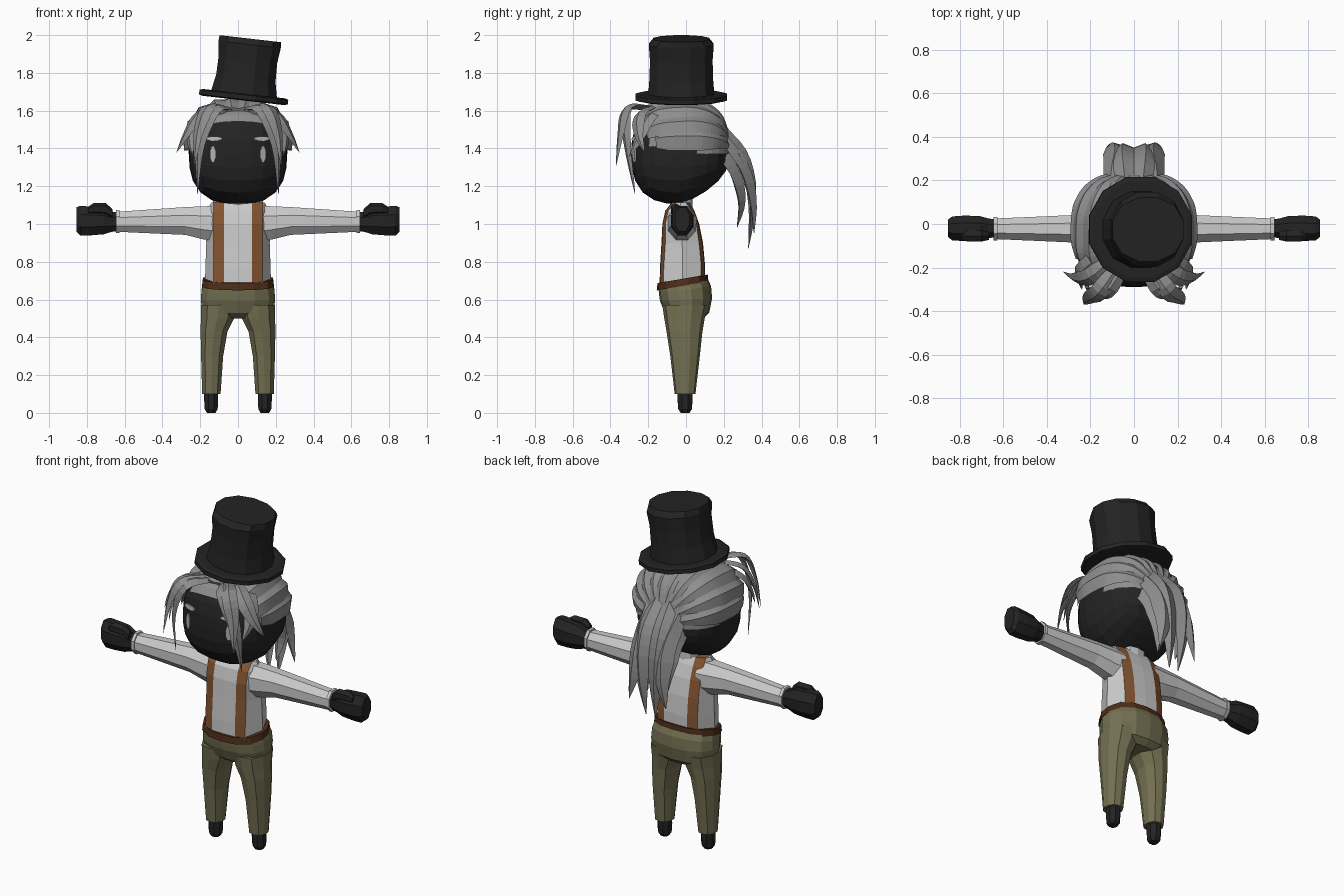
import bpy, bmesh, math
from mathutils import Vector, Matrix

if "Cube" in bpy.data.objects:
    bpy.data.objects.remove(bpy.data.objects["Cube"], do_unlink=True)


def material(name, r, g, b):
    m = bpy.data.materials.new(name)
    m.use_nodes = True
    m.diffuse_color = (r, g, b, 1)
    m.node_tree.nodes["Principled BSDF"].inputs["Base Color"].default_value = (r, g, b, 1)
    return m


BLACK = material("soft black", .017, .017, .017)
SHIRT = material("shirt white", .6, .6, .6)
HAIR = material("hair grey", .27, .27, .27)
TROUSER = material("olive cloth", .175, .165, .085)
STRAP = material("tan leather", .23, .088, .03)
BELT = material("dark leather", .075, .026, .01)
EYE = material("eye grey", .45, .45, .45)


def finish(name, bm, *mats):
    bmesh.ops.recalc_face_normals(bm, faces=bm.faces)
    me = bpy.data.meshes.new(name)
    bm.to_mesh(me)
    bm.free()
    for m in mats:
        me.materials.append(m)
    ob = bpy.data.objects.new(name, me)
    bpy.context.scene.collection.objects.link(ob)
    return ob


def ring(c, ra, rb, axis="z", n=10, p=2.4, tilt=0):
    """Rounded outline around c, lying across the given axis."""
    out = []
    for i in range(n):
        a = math.tau * (i + .5) / n
        u, v = math.cos(a), math.sin(a)
        k = (abs(u) ** p + abs(v) ** p) ** (-1 / p)
        u, v = u * k * ra, v * k * rb
        off = (u, v, tilt * v) if axis == "z" else (0, u, v)
        out.append(Vector(c) + Vector(off))
    return out


def loft(name, rings, mat):
    bm = bmesh.new()
    rows = [[bm.verts.new(p) for p in r] for r in rings]
    n = len(rows[0])
    for a, b in zip(rows, rows[1:]):
        for i in range(n):
            bm.faces.new((a[i], a[(i + 1) % n], b[(i + 1) % n], b[i]))
    bm.faces.new(rows[0])
    bm.faces.new(rows[-1])
    return finish(name, bm, mat)


# Head: a rounded block, higher at the back of the jaw
HC, HR, HP = Vector((0, -.03, 1.37)), Vector((.26, .26, .265)), 2.6


def skull(d, s=1.0):
    k = s * sum(abs(c) ** HP for c in d) ** (-1 / HP)
    x, y, z = (c * k for c in d)
    if z < 0 < y:
        z *= 1 - .38 * y
    return HC + Vector((x * HR.x, y * HR.y, z * HR.z))


def skull_mesh(cuts, s):
    bm = bmesh.new()
    bmesh.ops.create_cube(bm, size=2)
    bmesh.ops.subdivide_edges(bm, edges=bm.edges[:], cuts=cuts, use_grid_fill=True)
    for v in bm.verts:
        v.co = skull(Vector([math.tan(c * math.pi / 4) for c in v.co]), s)
    return bm


finish("head", skull_mesh(5, 1), BLACK)

# Hair cap under the locks
bm = skull_mesh(9, 1.025)
low = []
for f in bm.faces:
    c = f.calc_center_median()
    edge = 1.4 - .15 * c.y if c.y > -.18 else 1.54
    if c.z < edge:
        low.append(f)
bmesh.ops.delete(bm, geom=low, context="FACES")
finish("hair_cap", bm, HAIR)


def lock(name, pts, w, th, start=.6):
    """Flat tapering strand along a smooth path."""
    p = [Vector(q) for q in pts]
    p = [2 * p[0] - p[1]] + p + [2 * p[-1] - p[-2]]
    path = []
    for i in range(1, len(p) - 2):
        a, b, c, d = p[i - 1:i + 3]
        for j in range(4):
            t = j / 4
            path.append(.5 * (2 * b + (c - a) * t + (2 * a - 5 * b + 4 * c - d) * t ** 2
                              + (3 * b - a - 3 * c + d) * t ** 3))
    path.append(p[-2])
    rings, last = [], len(path) - 1
    for i, q in enumerate(path):
        t = i / last
        tan = (path[min(i + 1, last)] - path[max(i - 1, 0)]).normalized()
        out = q - Vector((0, HC.y, min(HC.z, q.z)))
        out = (out - tan * out.dot(tan)).normalized()
        side = tan.cross(out)
        k = max(.03, min(1, start + 2 * t) * min(1, (1 - t) * 2) ** .8)
        rings.append([q + side * w * k, q + out * th * k,
                      q - side * w * k, q - out * th * k * .6])
    loft(name, rings, HAIR)


sweeps = [((.97, -.5, .3), (.3, 1, .12)), ((.9, -.75, .52), (.36, 1, .3)),
          ((.68, -.8, .74), (.3, 1, .42)), ((.42, -.82, .9), (.2, 1, .5)),
          ((.14, -.8, 1), (.08, 1, .5))]
fringe = [((.05, -.2, 1.61), (.13, -.31, 1.6), (.2, -.31, 1.42), (.215, -.27, 1.16)),
          ((.08, -.2, 1.62), (.16, -.31, 1.61), (.21, -.345, 1.48), (.23, -.37, 1.31)),
          ((.1, -.16, 1.62), (.2, -.24, 1.58), (.27, -.25, 1.48), (.325, -.22, 1.38)),
          ((.12, -.12, 1.62), (.22, -.2, 1.55), (.25, -.25, 1.45), (.24, -.3, 1.36))]
tail = [((.04, .2, 1.5), (.05, .31, 1.33), (.045, .345, 1.1), (.03, .33, .87)),
        ((.1, .19, 1.47), (.08, .3, 1.3), (.09, .35, 1.12), (.12, .36, .95)),
        ((.12, .17, 1.42), (.08, .25, 1.28), (.07, .29, 1.12), (.06, .27, .98))]
for s, tag in ((1, "left"), (-1, "right")):
    flip = Vector((s, 1, 1))
    # Swept-back locks over the scalp
    for i, (a, b) in enumerate(sweeps):
        a, b = Vector(a).normalized(), Vector(b).normalized()
        pts = [skull(a.slerp(b, t / 6), 1.03) * flip for t in range(7)]
        lock(f"swept_lock_{tag}_{i}", pts, .07, .03, .7)
    # Fringe locks falling beside the face
    for i, pts in enumerate(fringe):
        lock(f"fringe_{tag}_{i}", [Vector(q) * flip for q in pts], .042, .016)
    # Long tail at the back
    for i, pts in enumerate(tail):
        lock(f"tail_{tag}_{i}", [Vector(q) * flip for q in pts], .062, .035)


# Eyes and brows: thin plates that follow the face
def face_plate(name, x, z, w, h):
    layers = []
    for lift in (-.001, .008):
        r = []
        for i in range(8):
            a = math.tau * (i + .5) / 8
            px, pz = x + w * math.cos(a), z + h * math.sin(a)
            depth = 1 - abs(px / HR.x) ** HP - abs((pz - HC.z) / HR.z) ** HP
            r.append(Vector((px, HC.y - HR.y * depth ** (1 / HP) - lift, pz)))
        layers.append(r)
    loft(name, layers, EYE)


for s, tag in ((1, "left"), (-1, "right")):
    face_plate("eye_" + tag, s * .133, 1.37, .017, .047)
    face_plate("brow_" + tag, s * .127, 1.452, .045, .013)

# Top hat, leaning to the left
lean = Matrix.Translation((.03, -.025, 1.672)) @ Matrix.Rotation(math.radians(6.5), 4, "Y")
brim = [(-.018, .225), (-.012, .245), (.012, .245), (.018, .225)]
crown = [(0, .183, .18), (.1, .162, .172), (.2, .16, .17), (.28, .17, .176), (.311, .168, .15)]
for ob in (loft("hat_brim", [ring((0, 0, z), r, r * 1.02, n=12, p=2) for z, r in brim], BLACK),
           loft("hat_crown", [ring((0, 0, z), a, b, n=12, p=2.2) for z, a, b in crown], BLACK)):
    ob.data.transform(lean)

# Torso in columns, so the braces are bands of its own faces
bm = bmesh.new()
rows = []
for z, w, front, back, tilt in ((.69, .175, -.14, .1, .16), (.78, .172, -.138, .1, .1),
                                (.9, .168, -.13, .09, 0), (1.0, .175, -.125, .07, 0),
                                (1.07, .165, -.11, .045, 0), (1.115, .14, -.075, .02, 0)):
    xs = (-.13, -.075, 0, .075, .13)
    mid, half = (front + back) / 2, (back - front) / 2
    bow = [half * (1 - (abs(x) / w) ** 3.5) ** .4 for x in xs]
    loop = [(-w, mid)] + [(x, mid - b) for x, b in zip(xs, bow)] + [(w, mid)]
    loop += [(x, mid + b) for x, b in reversed(list(zip(xs, bow)))]
    rows.append([bm.verts.new((x, y, z + tilt * y)) for x, y in loop])
n = len(rows[0])
for a, b in zip(rows, rows[1:]):
    for i in range(n):
        bm.faces.new((a[i], a[(i + 1) % n], b[(i + 1) % n], b[i]))
for i in range(6):
    corners = [rows[-1][k % n] for k in (i, i + 1, n - i - 1, n - i)]
    bm.faces.new(list(dict.fromkeys(corners)))
for f in bm.faces:
    xs = [abs(v.co.x) for v in f.verts]
    f.material_index = int(min(xs) > .07 and max(xs) < .131)
finish("shirt_and_braces", bm, SHIRT, STRAP)
loft("neck", [ring((0, -.025, z), .08, .06) for z in (1.08, 1.16)], SHIRT)

# Belt and seat of the trousers
loft("belt", [ring((0, -.018, z), r, q, n=14, tilt=.17)
              for z, r, q in ((.672, .192, .137), (.71, .188, .133))], BELT)
loft("hips", [ring((0, y, z), r, q, n=14, tilt=t) for z, y, r, q, t in
              ((.5, .01, .12, .08, 0), (.53, .005, .19, .118, 0), (.6, 0, .199, .138, .05),
               (.65, -.005, .195, .138, .15), (.685, -.015, .187, .131, .17))], TROUSER)

for s, tag in ((1, "left"), (-1, "right")):
    # Trouser leg and foot
    leg = ((.1, .141, -.005, .05, .055), (.3, .137, -.005, .06, .078),
           (.43, .127, -.008, .073, .095), (.5, .109, -.008, .09, .107),
           (.57, .102, -.005, .097, .12))
    loft("leg_" + tag, [ring((s * x, y, z), a, b) for z, x, y, a, b in leg], TROUSER)
    foot = ((0, .024, .024), (.02, .036, .038), (.07, .039, .042), (.13, .038, .04))
    loft("foot_" + tag, [ring((s * .142, -.005, z), a, b, n=8) for z, a, b in foot], BLACK)
    # Sleeve, cuff and hand
    arm = ((.1, 1.0, .08, .1), (.18, 1.006, .073, .092), (.28, 1.016, .066, .077),
           (.45, 1.014, .058, .067), (.63, 1.012, .05, .056))
    loft("sleeve_" + tag, [ring((s * x, -.022, z), a, b, "x", 8) for x, z, a, b in arm], SHIRT)
    loft("cuff_" + tag, [ring((s * x, -.022, 1.014), .056, .064, "x", 8)
                         for x in (.628, .646)], SHIRT)
    palm = ((.63, 1.012, .04, .05), (.67, 1.012, .047, .055), (.71, 1.016, .058, .072),
            (.78, 1.016, .06, .078), (.835, 1.018, .056, .08), (.855, 1.024, .04, .066))
    loft("hand_" + tag, [ring((s * x, -.02, z), a, b, "x", 8, 3) for x, z, a, b in palm], BLACK)
    thumb = ((.665, 1.055, .02, .025), (.7, 1.078, .028, .032),
             (.765, 1.08, .028, .03), (.795, 1.07, .018, .02))
    loft("thumb_" + tag, [ring((s * x, -.055, z), a, b, "x", 6) for x, z, a, b in thumb], BLACK)
